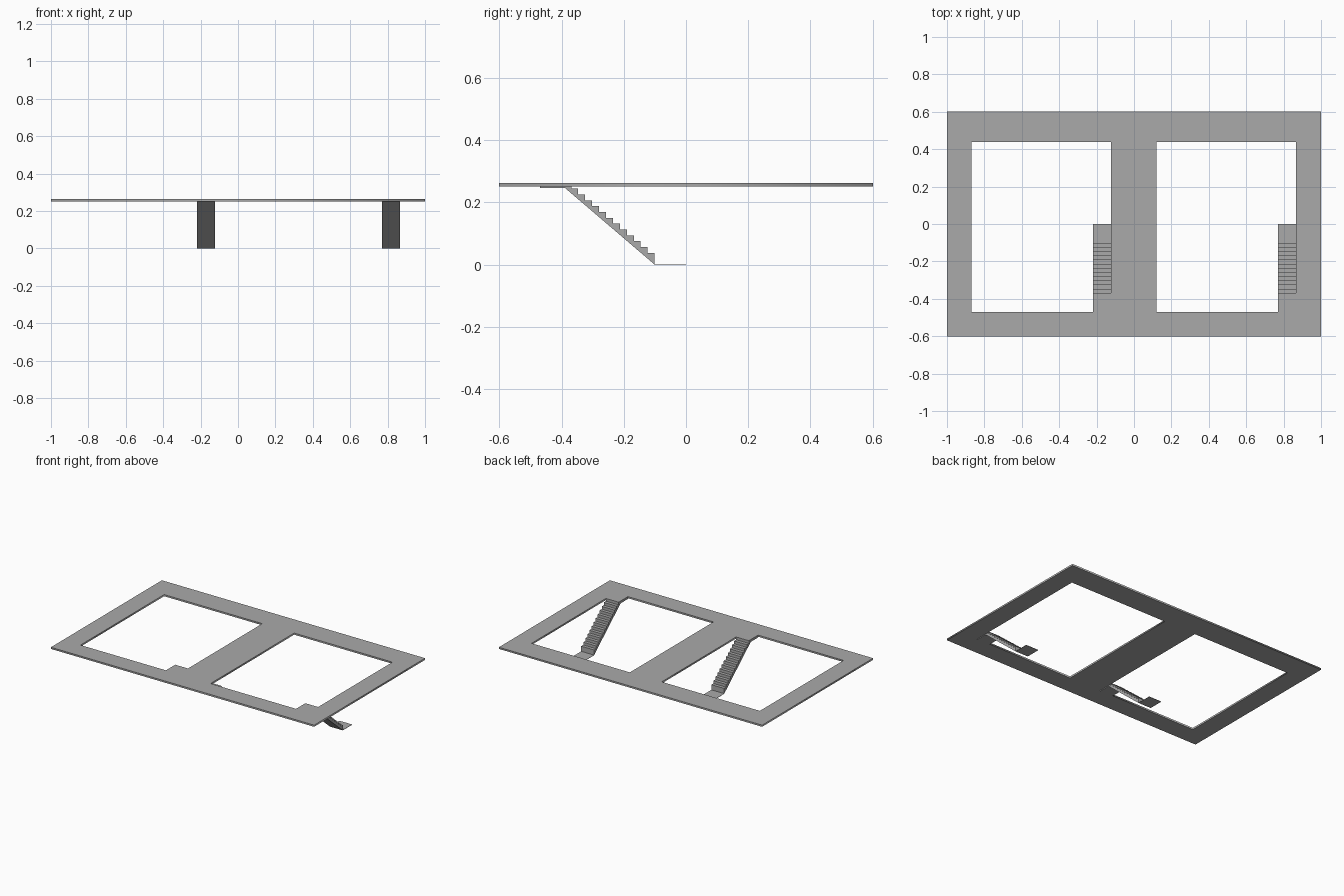
import bpy, bmesh

if "Cube" in bpy.data.objects:
    bpy.data.objects.remove(bpy.data.objects["Cube"])

TOP, SLAB_BOTTOM = 0.263, 0.2515
HOLE_Y0, HOLE_Y1 = -0.47, 0.438
STEPS, RISE = 12, 0.263 / 14
Y_TOP, Y_FOOT, PLATE = -0.369, -0.101, 0.002
RUN = (Y_FOOT - Y_TOP) / STEPS

grey = bpy.data.materials.new("mid_grey")
grey.diffuse_color = (0.4, 0.4, 0.4, 1)
grey.use_nodes = True
grey.node_tree.nodes["Principled BSDF"].inputs["Base Color"].default_value = grey.diffuse_color


def rect(x0, x1, y0, y1):
    return [(x0, y0), (x1, y0), (x1, y1), (x0, y1)]


def prism(name, profile, x0, x1):
    """Extrude a (y, z) profile from x0 to x1."""
    bm = bmesh.new()
    face = bm.faces.new([bm.verts.new((x0, y, z)) for y, z in profile])
    ext = bmesh.ops.extrude_face_region(bm, geom=[face])
    moved = [v for v in ext["geom"] if isinstance(v, bmesh.types.BMVert)]
    bmesh.ops.translate(bm, verts=moved, vec=(x1 - x0, 0, 0))
    # Keep the start cap so the prism is closed
    if not face.is_valid:
        bm.faces.new([v for v in bm.verts if v not in moved])
    bmesh.ops.recalc_face_normals(bm, faces=bm.faces)
    mesh = bpy.data.meshes.new(name)
    bm.to_mesh(mesh)
    bm.free()
    mesh.materials.append(grey)
    obj = bpy.data.objects.new(name, mesh)
    bpy.context.collection.objects.link(obj)


# Upper floor slab with two rectangular openings
curve = bpy.data.curves.new("floor_slab", "CURVE")
curve.dimensions = "2D"
curve.fill_mode = "BOTH"
curve.extrude = (TOP - SLAB_BOTTOM) / 2
curve.materials.append(grey)
for loop in (rect(-1, 1, -0.602, 0.602),
             rect(-0.868, -0.122, HOLE_Y0, HOLE_Y1),
             rect(0.12, 0.867, HOLE_Y0, HOLE_Y1)):
    spline = curve.splines.new("POLY")
    spline.points.add(len(loop) - 1)
    for point, (x, y) in zip(spline.points, loop):
        point.co = (x, y, 0, 1)
    spline.use_cyclic_u = True
slab = bpy.data.objects.new("floor_slab", curve)
slab.location.z = (TOP + SLAB_BOTTOM) / 2
bpy.context.collection.objects.link(slab)
bpy.context.view_layer.objects.active = slab
slab.select_set(True)
bpy.ops.object.convert(target="MESH")

# Stair profile: foot plate, sloped soffit, top landing, then treads going down
profile = [(0, PLATE), (0, 0), (Y_FOOT, 0), (-0.39, 0.247),
           (HOLE_Y0, 0.247), (HOLE_Y0, TOP)]
for i in range(STEPS + 1):
    y, z = Y_TOP + i * RUN, TOP - i * RISE
    profile += [(y, z), (y, z - RISE if i < STEPS else PLATE)]

# One flight in each opening
for side, x1 in (("left", -0.122), ("right", 0.867)):
    prism(side + "_staircase", profile, x1 - 0.097, x1)
